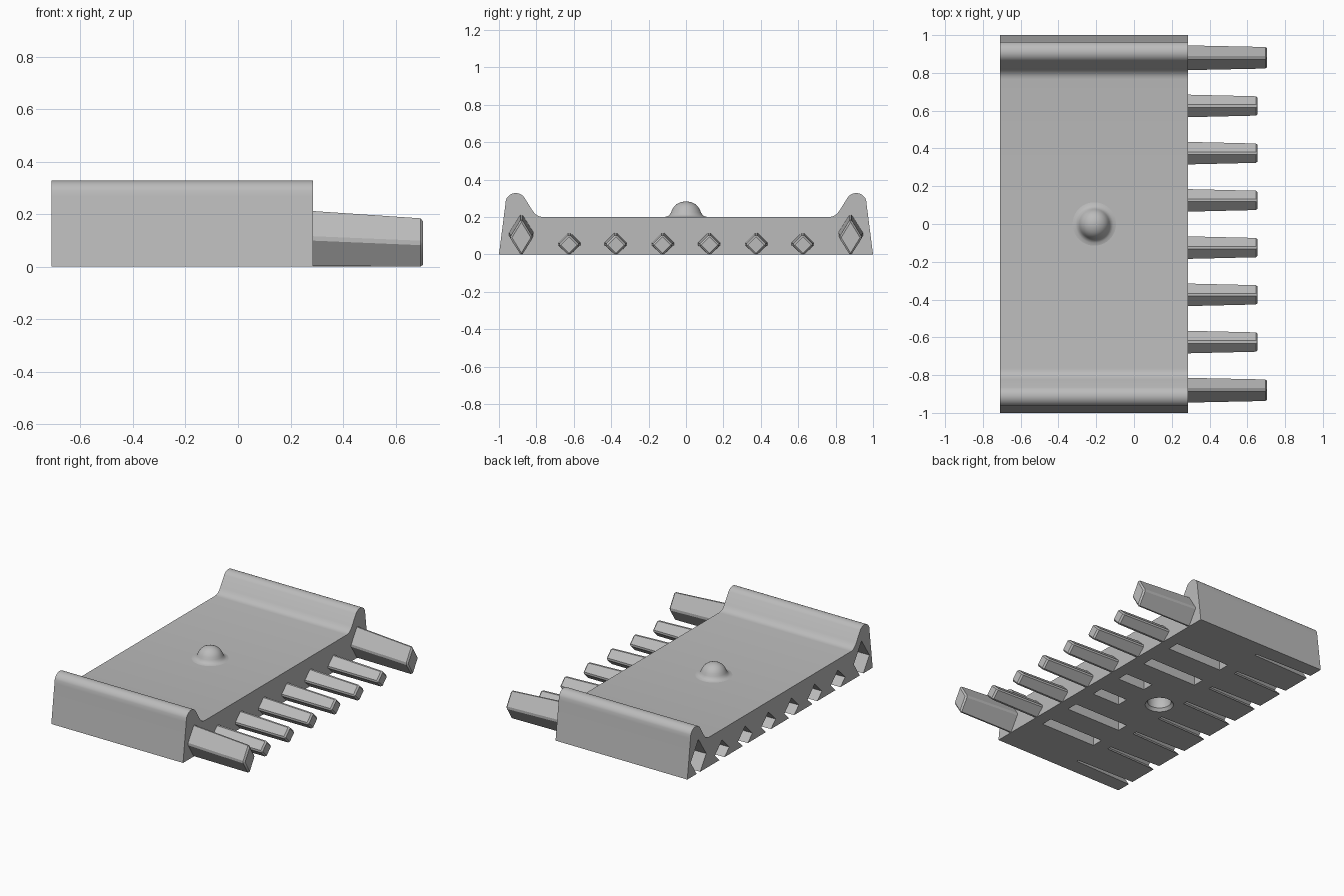
import bpy, bmesh, math

old = bpy.data.objects.get("Cube")
if old:
    bpy.data.objects.remove(old, do_unlink=True)

grey = bpy.data.materials.new("plain grey")
grey.use_nodes = True
grey.diffuse_color = (0.5, 0.5, 0.5, 1)
grey.node_tree.nodes["Principled BSDF"].inputs["Base Color"].default_value = (0.5, 0.5, 0.5, 1)

X_MIN, X_MAX = -0.71, 0.285
HUB_X = -0.21


def make_object(name, bm):
    bmesh.ops.recalc_face_normals(bm, faces=bm.faces[:])
    mesh = bpy.data.meshes.new(name)
    bm.to_mesh(mesh)
    bm.free()
    mesh.materials.append(grey)
    ob = bpy.data.objects.new(name, mesh)
    bpy.context.collection.objects.link(ob)
    return ob


def loft(bm, rings):
    """Join rings of points with quads and cap both ends."""
    loops = [[bm.verts.new(p) for p in ring] for ring in rings]
    n = len(loops[0])
    for a, b in zip(loops, loops[1:]):
        for i in range(n):
            bm.faces.new((a[i], a[(i + 1) % n], b[(i + 1) % n], b[i]))
    bm.faces.new(loops[0])
    bm.faces.new(loops[-1])


def diamond(x, y, z, half_w, half_h):
    return [(x, y + half_w, z), (x, y, z + half_h), (x, y - half_w, z), (x, y, z - half_h)]


def revolve(name, profile, steps=40):
    """Closed turned solid from (radius, z) points."""
    bm = bmesh.new()
    rings = []
    for r, z in profile:
        turn = [2 * math.pi * i / steps for i in range(steps)]
        rings.append([(HUB_X + r * math.cos(a), r * math.sin(a), z) for a in turn])
    loft(bm, rings)
    return make_object(name, bm)


def peg(name, y, x_tip, base, tip):
    """Tapered diamond peg with eased edges and a flat underside."""
    bm = bmesh.new()
    loft(bm, [diamond(X_MAX - 0.01, y, *base), diamond(x_tip, y, *tip)])
    bmesh.ops.recalc_face_normals(bm, faces=bm.faces[:])
    edges = [e for e in bm.edges if max(v.co.x for v in e.verts) > X_MAX]
    bmesh.ops.bevel(bm, geom=edges, offset=0.01, segments=1, affect='EDGES', profile=0.5)
    for v in bm.verts:
        v.co.z = max(v.co.z, 0)
    return make_object(name, bm)


def socket(y, x_end, mouth, end):
    bm = bmesh.new()
    loft(bm, [diamond(X_MIN - 0.02, y, *mouth), diamond(x_end, y, *end)])
    return make_object("socket_cutter", bm)


def slot(y, x0, x1, half_w, depth):
    bm = bmesh.new()
    ring = [(-half_w, -0.05), (half_w, -0.05), (half_w, depth), (-half_w, depth)]
    loft(bm, [[(x, y + dy, z) for dy, z in ring] for x in (x0, x1)])
    return make_object("slot_cutter", bm)


# Tray body: one end rail profile, mirrored
rail = [(1.0, 0), (0.966, 0.265)]
for i in range(1, 12):
    a = math.radians(5 + i * 12.5)
    rail.append((0.91 + 0.056 * math.cos(a), 0.272 + 0.056 * math.sin(a)))
rail += [(0.822, 0.236), (0.81, 0.22), (0.796, 0.208), (0.78, 0.202), (0.765, 0.2)]
outline = rail + [(-y, z) for y, z in reversed(rail)]
bm = bmesh.new()
loft(bm, [[(x, y, z) for y, z in outline] for x in (X_MIN, X_MAX)])
body = make_object("tray_body", bm)

# Pegs on one side, matching sockets on the other, slots underneath
parts, cutters = [body], []
for side, label in ((-1, "front"), (1, "back")):
    parts.append(peg(label + "_end_peg", side * 0.88, 0.705,
                     (0.108, 0.071, 0.113), (0.09, 0.062, 0.102)))
    cutters.append(socket(side * 0.88, -0.27, (0.1, 0.085, 0.13), (0.1, 0.07, 0.112)))
    for k, y in enumerate((0.125, 0.375, 0.625)):
        parts.append(peg(f"{label}_small_peg_{k + 1}", side * y, 0.655,
                         (0.056, 0.067, 0.066), (0.05, 0.058, 0.058)))
        cutters.append(socket(side * y, -0.32, (0.05, 0.078, 0.078), (0.05, 0.064, 0.066)))
        slot_end = -0.01 if k == 0 else -0.22
        cutters.append(slot(side * y, slot_end, 0.2, 0.04, 0.1))

# Round recess under the centre stud
cutters.append(revolve("recess_cutter", [(0.1, -0.02), (0.09, 0), (0.075, 0.02), (0.075, 0.07),
                                         (0.06, 0.1), (0.03, 0.115)]))

# Centre stud with flared foot
parts.append(revolve("centre_stud", [(0.115, 0.195), (0.115, 0.2), (0.1, 0.203), (0.088, 0.211),
                                     (0.08, 0.225), (0.074, 0.24), (0.062, 0.258), (0.046, 0.271),
                                     (0.026, 0.28), (0.008, 0.283)]))

# Cut the body, then discard the cutters
for c in cutters:
    c.hide_render = True
    mod = body.modifiers.new("cut", 'BOOLEAN')
    mod.operation, mod.solver, mod.object = 'DIFFERENCE', 'EXACT', c
graph = bpy.context.evaluated_depsgraph_get()
graph.update()
cut_mesh = bpy.data.meshes.new_from_object(body.evaluated_get(graph))
body.modifiers.clear()
body.data = cut_mesh
for c in cutters:
    bpy.data.objects.remove(c, do_unlink=True)

# Smooth only the rounded surfaces
for ob in bpy.context.view_layer.objects:
    ob.select_set(ob in parts)
bpy.context.view_layer.objects.active = body
bpy.ops.object.shade_smooth_by_angle(angle=math.radians(28))
